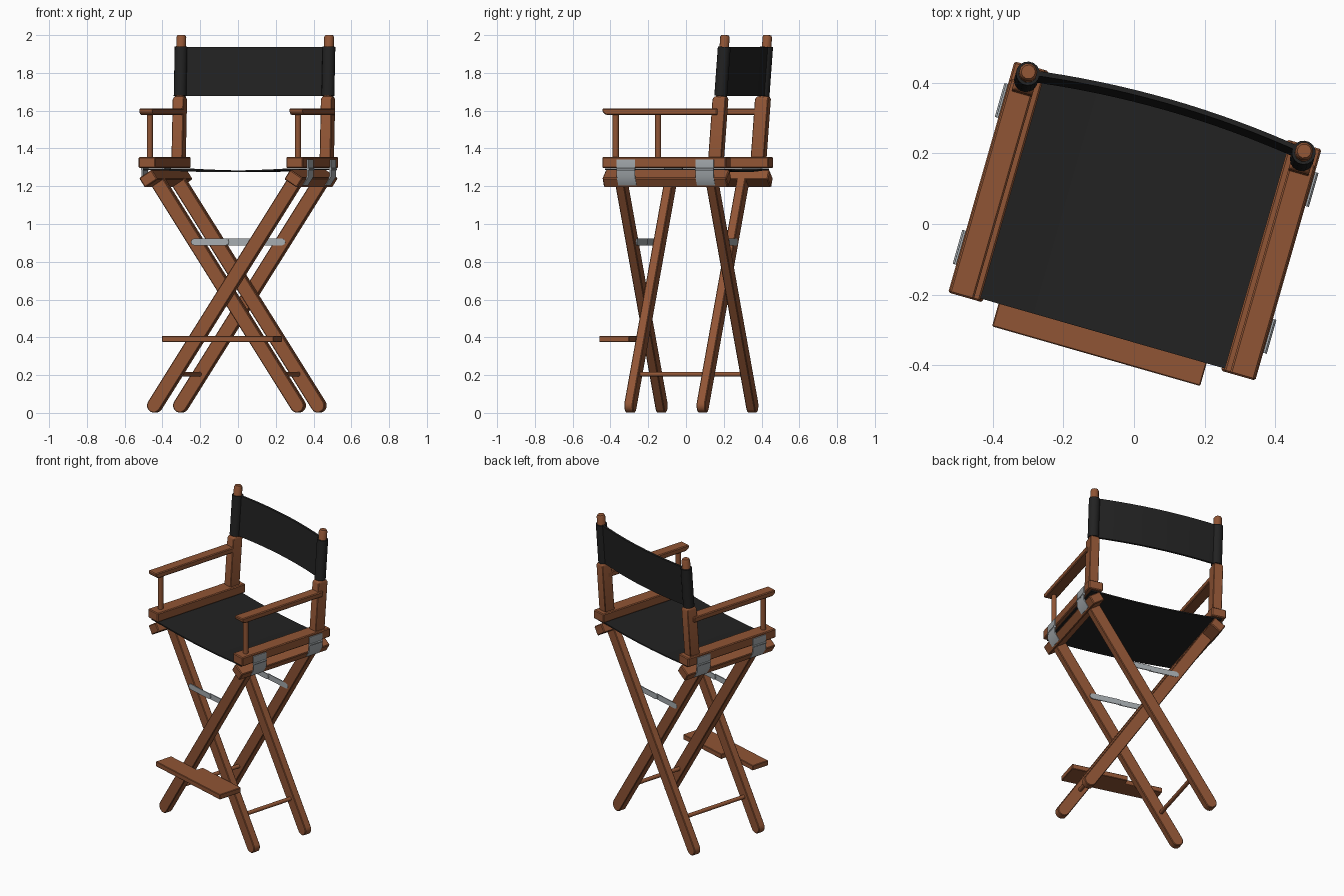
import bpy, bmesh, math
from mathutils import Matrix, Vector

if "Cube" in bpy.data.objects:
    bpy.data.objects.remove(bpy.data.objects["Cube"])

TURN = Matrix.Rotation(math.radians(-16), 4, 'Z')   # the whole chair is turned


def material(name, rgb):
    m = bpy.data.materials.new(name)
    m.diffuse_color = (*rgb, 1)
    m.use_nodes = True
    m.node_tree.nodes["Principled BSDF"].inputs["Base Color"].default_value = m.diffuse_color
    return m


WOOD = material("brown wood", (0.28, 0.09, 0.035))
CLOTH = material("black canvas", (0.016, 0.016, 0.016))
METAL = material("grey metal", (0.38, 0.41, 0.43))


def loft(name, rings, mat, bevel=0.0):
    """Skin a list of equal rings of points and cap both ends."""
    bm = bmesh.new()
    vs = [[bm.verts.new(p) for p in r] for r in rings]
    n = len(rings[0])
    for a, b in zip(vs, vs[1:]):
        for i in range(n):
            bm.faces.new((a[i], a[(i + 1) % n], b[(i + 1) % n], b[i]))
    bm.faces.new(vs[0])
    bm.faces.new(vs[-1])
    bmesh.ops.recalc_face_normals(bm, faces=bm.faces)
    if bevel:
        edges = [e for e in bm.edges if e.calc_face_angle(0) > 0.6]
        bmesh.ops.bevel(bm, geom=edges, offset=bevel, segments=1, affect='EDGES')
    bm.transform(TURN)
    me = bpy.data.meshes.new(name)
    bm.to_mesh(me)
    bm.free()
    me.materials.append(mat)
    ob = bpy.data.objects.new(name, me)
    bpy.context.collection.objects.link(ob)
    bpy.ops.object.select_all(action='DESELECT')
    ob.select_set(True)
    bpy.context.view_layer.objects.active = ob
    bpy.ops.object.shade_smooth_by_angle(angle=math.radians(35))
    return ob


def along_y(name, xz, y0, y1, mat, bevel=0.0):
    return loft(name, [[(x, y, z) for x, z in xz] for y in (y0, y1)], mat, bevel)


def rod(name, spots, mat, n=12):
    """Round bar through (point, radius) pairs."""
    d = (Vector(spots[-1][0]) - Vector(spots[0][0])).normalized()
    q = d.to_track_quat('Z', 'Y')
    rings = []
    for p, r in spots:
        rings.append([Vector(p) + q @ Vector((r * math.cos(t), r * math.sin(t), 0))
                      for t in [2 * math.pi * (i + 0.5) / n for i in range(n)]])
    return loft(name, rings, mat)


def post_y(z):
    return 0.284 + 0.075 * (z - 1.36)          # rear posts lean back


Y0, Y1 = -0.332, 0.35                           # rail ends
FOOT, TOP = Vector((-0.387, 0.039)), Vector((0.385, 1.225))
A = (TOP - FOOT).normalized()                   # leg direction in x, z
P = Vector((A.y, -A.x))                         # across the leg


def leg_x(z):
    return FOOT.x + (z - FOOT.y) * A.x / A.y


# Crossed legs with rounded feet; the left-footed pair lies outside
W = 0.038
arc = [FOOT - A * W * math.sin(t) + P * W * math.cos(t)
       for t in [math.pi * i / 8 for i in range(9)]]
leg = arc + [TOP - P * W, TOP + P * W]
for s, off, side in ((1, 0.25, "outer"), (-1, 0.199, "inner")):
    for f, end in ((-1, "front"), (1, "back")):
        yc = 0.004 + f * off
        along_y(f"{end}_{side}_leg", [(s * v.x, v.y) for v in leg],
                yc - 0.024, yc + 0.024, WOOD, 0.004)
    # low rung between the two legs of this frame
    xr = s * leg_x(0.205)
    rod(f"{side}_rung", [((xr, -off, 0.205), 0.013), ((xr, off, 0.205), 0.013)], WOOD)

# Folding metal braces between crossed legs
for f, end in ((-1, "front"), (1, "back")):
    y = 0.004 + f * 0.225
    for x0, x1, d in ((-0.195, 0.015, -0.003), (-0.015, 0.195, 0.003)):
        pts = []
        for cx, a0 in ((x0 + 0.018, 90), (x1 - 0.018, -90)):
            pts += [(cx + 0.018 * math.cos(math.radians(a0 + k * 45)),
                     0.905 + 0.018 * math.sin(math.radians(a0 + k * 45))) for k in range(5)]
        along_y(f"{end}_brace_link", pts, y + d - 0.003, y + d + 0.003, METAL)

# Footrest board, stepped to meet both front legs
plan = [(-0.307, -0.39), (0.307, -0.39), (0.307, -0.225), (-0.06, -0.225),
        (-0.06, -0.27), (-0.307, -0.27)]
loft("footrest", [[(x, y, z) for x, y in plan] for z in (0.375, 0.408)], WOOD, 0.003)

for s, side in ((-1, "left"), (1, "right")):
    # tilted lower rail on the leg tops
    c = Vector((0.4, 1.24))
    low = [c + A * a * 0.03 + P * b * 0.041 for a, b in ((1, 1), (1, -1), (-1, -1), (-1, 1))]
    along_y(f"{side}_lower_rail", [(s * v.x, v.y) for v in low], Y0, Y1, WOOD, 0.005)
    # upper rail
    up = [(0.36, 1.296), (0.453, 1.296), (0.453, 1.355), (0.36, 1.355)]
    along_y(f"{side}_upper_rail", [(s * x, z) for x, z in up], Y0, Y1, WOOD, 0.005)
    # hinges, bent over the two rails
    hinge = [(0.452, 1.342), (0.459, 1.342), (0.459, 1.25), (0.428, 1.203),
             (0.421, 1.207), (0.452, 1.254)]
    for y in (-0.2, 0.233):
        along_y(f"{side}_hinge", [(s * x, z) for x, z in hinge], y - 0.05, y + 0.05, METAL)
        rod(f"{side}_hinge_pin", [((s * 0.456, y - 0.05, 1.29), 0.008),
                                  ((s * 0.456, y + 0.05, 1.29), 0.008)], METAL, 8)
    # square rear post with chamfered top
    rings = []
    for z, k in ((1.34, 1), (1.66, 1), (1.675, 0.8)):
        rings.append([(s * 0.408 + a * 0.03 * k, post_y(z) + b * 0.036 * k, z)
                      for a, b in ((-1, -1), (1, -1), (1, 1), (-1, 1))])
    loft(f"{side}_rear_post", rings, WOOD, 0.003)
    # round upper post
    rod(f"{side}_back_dowel", [((s * 0.407, post_y(z), z), r) for z, r in
                               ((1.66, 0.026), (1.99, 0.026), (2.0, 0.02))], WOOD, 10)
    # canvas sleeve around the dowel
    rod(f"{side}_back_sleeve", [((s * 0.407, post_y(z), z), 0.034) for z in (1.678, 1.938)],
        CLOTH, 16)
    # armrest with undercut nose
    side_view = [(Y0, 1.612), (Y0, 1.592), (Y0 + 0.02, 1.577), (0.3, 1.577), (0.3, 1.612)]
    loft(f"{side}_armrest", [[(s * x, y, z) for y, z in side_view]
                             for x in (0.378, 0.45)], WOOD, 0.005)
    # arm spindle
    rod(f"{side}_arm_spindle", [((s * 0.408, -0.27, z), 0.016) for z in (1.35, 1.58)], WOOD)

# Seat canvas clamped between the rails, sagging a little
rings = []
for i in range(13):
    x = -0.43 + 0.86 * i / 12
    z = 1.279 + 0.012 * min(1, (x / 0.38) ** 2)
    rings.append([(x, -0.323, z - 0.004), (x, 0.335, z - 0.004),
                  (x, 0.335, z + 0.004), (x, -0.323, z + 0.004)])
loft("seat", rings, CLOTH)

# Back canvas bowed to the rear
rings = []
for i in range(17):
    x = -0.407 + 0.814 * i / 16
    bow = 0.004 + 0.03 * (1 - (x / 0.407) ** 2)
    rings.append([(x, post_y(z) + bow + d, z) for z, d in
                  ((1.678, -0.007), (1.678, 0.007), (1.938, 0.007), (1.938, -0.007))])
loft("backrest", rings, CLOTH)
